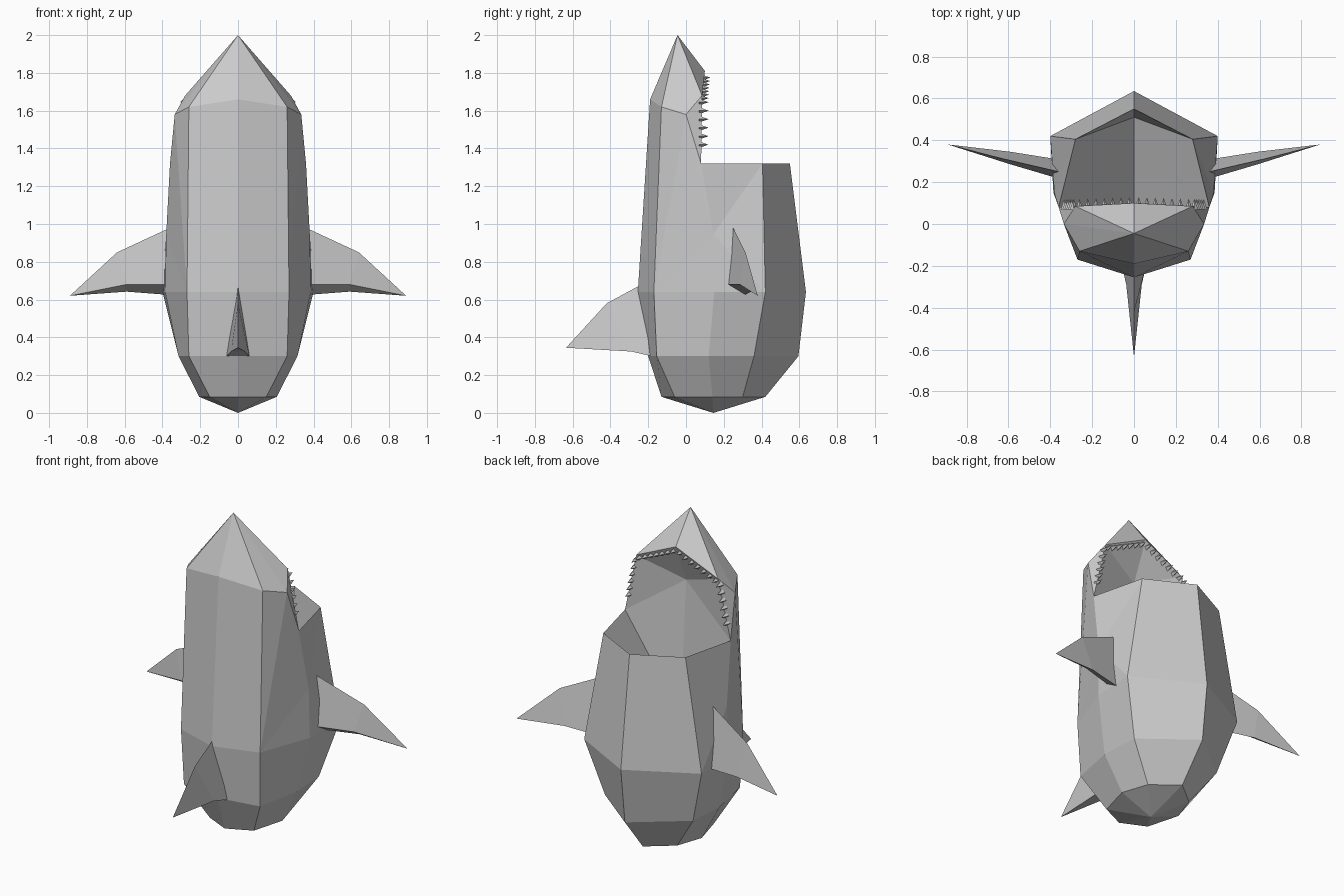
import bpy, bmesh
from mathutils import Vector, Matrix

if "Cube" in bpy.data.objects:
    bpy.data.objects.remove(bpy.data.objects["Cube"])


def make_object(name, bm, mirror=True):
    bmesh.ops.recalc_face_normals(bm, faces=bm.faces[:])
    mesh = bpy.data.meshes.new(name)
    bm.to_mesh(mesh)
    bm.free()
    ob = bpy.data.objects.new(name, mesh)
    bpy.context.collection.objects.link(ob)
    if mirror:
        mod = ob.modifiers.new("mirror", 'MIRROR')
        mod.use_clip = True
        mod.merge_threshold = 0.001
    return ob


# Body: right half, lofted rings from belly tip up to the widest level
bm = bmesh.new()


def V(x, y, z):
    return bm.verts.new((x, y, z))


def F(*vs):
    return bm.faces.new(vs)


rings = [
    (0.085, [(0, -.13), (.15, -.06), (.205, .14), (.15, .30), (0, .42)]),
    (0.30, [(0, -.20), (.26, -.155), (.315, .12), (.30, .36), (0, .595)]),
    (0.64, [(0, -.255), (.27, -.17), (.385, .15), (.40, .42), (0, .635)]),
]
tip = V(0, .145, 0)
loops = [[V(x, y, z) for x, y in pts] for z, pts in rings]
for a, b in zip(loops[0], loops[0][1:]):
    F(tip, a, b)
for lo, hi in zip(loops, loops[1:]):
    for i in range(4):
        F(lo[i], lo[i + 1], hi[i + 1], hi[i])
front, cheek, side, hip, back = loops[-1]

# Head
nose = V(0, -.045, 2.0)
brow = V(0, -.19, 1.66)
temple = V(.26, -.13, 1.62)
jowl = V(.335, 0, 1.58)
lip_tip, lip_corner = V(0, .10, 1.81), V(.28, .085, 1.68)
hinge, crease = V(.36, .08, 1.32), V(.38, .145, .945)
F(front, cheek, temple, brow)
F(cheek, side, crease)
F(cheek, crease, jowl)
F(cheek, jowl, temple)
F(crease, hinge, jowl)
F(jowl, hinge, lip_corner)
F(nose, brow, temple)
F(nose, temple, jowl)
F(nose, jowl, lip_corner)
F(nose, lip_corner, lip_tip)

# Lower jaw
jaw_side, jaw_back = V(.28, .405, 1.32), V(0, .55, 1.32)
F(side, hip, crease)
F(crease, hip, jaw_side)
F(crease, jaw_side, hinge)
F(hip, back, jaw_back, jaw_side)

# Mouth interior: palate, throat and V-shaped floor
palate, throat, floor = V(0, 0, 1.57), V(0, .05, .75), V(0, .51, .92)
F(lip_tip, lip_corner, palate)
F(lip_corner, hinge, palate)
F(palate, hinge, throat)
F(throat, hinge, jaw_side, floor)
F(jaw_side, jaw_back, floor)
make_object("body", bm)


# Fins: triangular sections lofted to a point
def fin(name, root, mid, end, mirror):
    bm = bmesh.new()
    a, b = ([bm.verts.new(p) for p in s] for s in (root, mid))
    t = bm.verts.new(end)
    bm.faces.new(a)
    for i in range(3):
        j = (i + 1) % 3
        bm.faces.new((a[i], a[j], b[j], b[i]))
        bm.faces.new((b[i], b[j], t))
    make_object(name, bm, mirror)


fin("side_fins",
    [(.36, .25, .98), (.37, .22, .68), (.37, .31, .625)],
    [(.64, .315, .85), (.59, .285, .68), (.59, .345, .642)],
    (.89, .38, .62), True)
fin("back_fin",
    [(0, -.235, .68), (-.06, -.19, .302), (.06, -.19, .302)],
    [(0, -.42, .58), (-.037, -.29, .325), (.037, -.29, .325)],
    (0, -.635, .345), False)

# Teeth: small pyramids along the upper lip
bm = bmesh.new()


def teeth(p, q, n, start, stop):
    p, q = Vector(p), Vector(q)
    to_y = Matrix.Rotation(-1.5708, 4, 'X')
    for i in range(n):
        pos = p.lerp(q, start + (stop - start) * i / (n - 1)) + Vector((0, .015, 0))
        bmesh.ops.create_cone(bm, cap_ends=True, segments=4, radius1=.018,
                              radius2=0, depth=.05,
                              matrix=Matrix.Translation(pos) @ to_y)


teeth((0, .09, 1.785), (.275, .08, 1.66), 7, .08, .95)
teeth((.285, .08, 1.66), (.345, .078, 1.36), 6, .05, .8)
make_object("teeth", bm)
